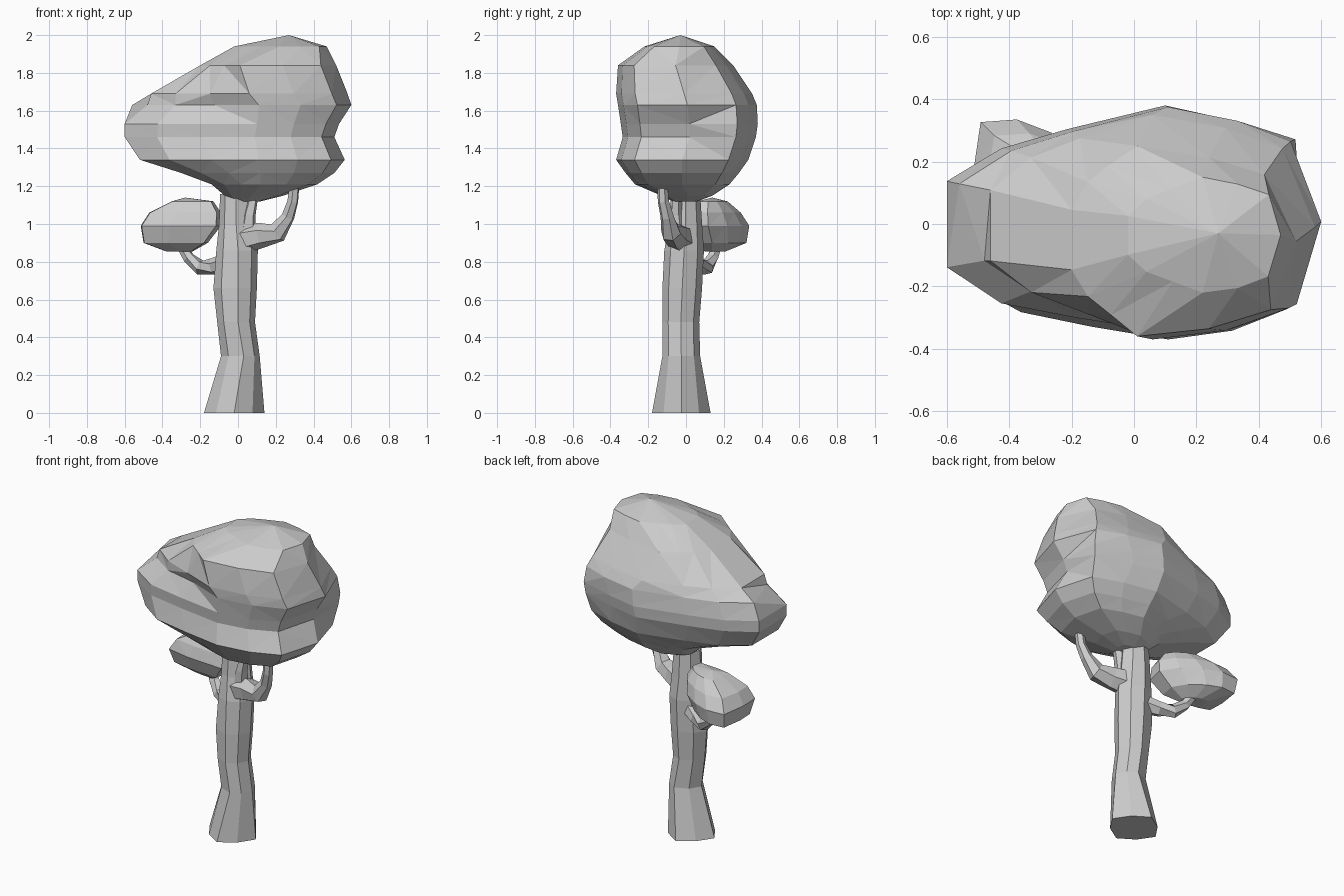
import bpy, bmesh
from math import sin, cos, pi
from mathutils import Vector


def loft(name, rings, tip=None, triangulate=False):
    """Skin a stack of equal-count rings; close with a cap or a tip point."""
    bm = bmesh.new()
    loops = [[bm.verts.new(p) for p in ring] for ring in rings]
    n = len(loops[0])
    for a, b in zip(loops, loops[1:]):
        for i in range(n):
            j = (i + 1) % n
            bm.faces.new((a[i], a[j], b[j], b[i]))
    bm.faces.new(loops[0][::-1])
    if tip:
        t = bm.verts.new(tip)
        for i in range(n):
            bm.faces.new((loops[-1][i], loops[-1][(i + 1) % n], t))
    else:
        bm.faces.new(loops[-1])
    if triangulate:
        bmesh.ops.triangulate(bm, faces=[f for f in bm.faces if len(f.verts) == 4])
    bmesh.ops.recalc_face_normals(bm, faces=bm.faces[:])
    me = bpy.data.meshes.new(name)
    bm.to_mesh(me)
    bm.free()
    ob = bpy.data.objects.new(name, me)
    bpy.context.collection.objects.link(ob)
    return ob


def slab(outline, z, x0, x1, y0, y1, xm, taper=0.0, notch=0.0):
    """Fit a unit outline to the extents; taper / notch the front left side."""
    ym = (y0 + y1) / 2
    pts = []
    for u, v in outline:
        if v < -0.1 and u < 0.1:
            v *= 1 + taper * u
            if u < -0.1:
                u, v = u * (1 - notch), v * (1 - notch)
        x = xm + u * ((x1 - xm) if u > 0 else (xm - x0))
        pts.append((x, ym + v * (y1 - y0) / 2, z))
    return pts


def octagon(p):
    """Eight-point unit outline, more diamond-like as p grows."""
    d = 0.5 ** (p / 2)
    return [(1, 0), (d, d), (0, 1), (-d, d), (-1, 0), (-d, -d), (0, -1), (d, -d)]


def branch(name, path, n=6):
    """Tapered limb through (x, y, z, radius) points."""
    pts = [Vector(p[:3]) for p in path]
    rings = []
    for k, c in enumerate(pts):
        d = (pts[min(k + 1, len(pts) - 1)] - pts[max(k - 1, 0)]).normalized()
        u = d.cross(Vector((0.35, -1, 0))).normalized()
        v = d.cross(u)
        r = path[k][3]
        rings.append([c + r * (u * cos(2 * pi * i / n) + v * sin(2 * pi * i / n))
                      for i in range(n)])
    return loft(name, rings)


# Main crown: back right corner, z, x range, y range, widest x, taper, notch
crown_outline = [(-.45, .79), (-.75, .62), (-1, .33), (-1, -.43), (-.75, -.75),
                 (-.4, -.88), (0, -1), (.45, -.92), (.84, -.72)]


def crown_shape(corner):
    return [(1, 0), (corner, .70), (.45, .88), (0, 1)] + crown_outline


crown = [
    (.85, 1.12, -0.03, 0.12, -0.07, 0.06, 0.05),
    (.85, 1.15, -0.07, 0.24, -0.13, 0.14, 0.07),
    (.85, 1.21, -0.14, 0.42, -0.27, 0.23, 0.12),
    (.85, 1.27, -0.30, 0.51, -0.32, 0.28, 0.12),
    (.85, 1.34, -0.52, 0.565, -0.37, 0.33, 0.11),
    (1.0, 1.46, -0.60, 0.51, -0.335, 0.37, 0.09),
    (.96, 1.53, -0.60, 0.535, -0.345, 0.38, 0.10),
    (.80, 1.63, -0.56, 0.60, -0.36, 0.375, 0.11, 0.1, 0.12),
    (.80, 1.69, -0.46, 0.58, -0.37, 0.35, 0.06, 0.3),
    (.80, 1.84, -0.20, 0.52, -0.36, 0.25, 0.01, 0.3),
    (.85, 1.94, -0.02, 0.47, -0.22, 0.15, 0.22, 0.2),
]
loft("main_crown", [slab(crown_shape(r[0]), *r[1:]) for r in crown],
     tip=(0.27, -0.03, 2.0), triangulate=True)

# Small leaf clump at the back left
clump_outline = [(1, -.3), (.75, .3), (.35, .75), (-.1, 1), (-.85, .95),
                 (-1, 0), (-.97, -.72), (0, -.9), (.9, -1)]
clump = [
    (0.855, -0.38, -0.24, 0.10, 0.21, -0.32),
    (0.90, -0.50, -0.16, 0.04, 0.32, -0.37),
    (0.99, -0.515, -0.09, 0.00, 0.335, -0.36),
    (1.06, -0.47, -0.09, 0.02, 0.29, -0.32),
    (1.12, -0.35, -0.13, 0.06, 0.22, -0.27),
]
loft("small_clump", [slab(clump_outline, *r) for r in clump],
     tip=(-0.28, 0.14, 1.14), triangulate=True)

# Trunk with flared foot and slight bends; the first number is the outline shape
trunk = [
    (1.45, 0.00, -0.18, 0.14, -0.18, 0.13, -0.02),
    (1.15, 0.30, -0.09, 0.115, -0.125, 0.075, 0.03),
    (1.1, 0.48, -0.11, 0.09, -0.125, 0.07, 0.00),
    (1.1, 0.66, -0.13, 0.10, -0.125, 0.085, 0.00),
    (1.1, 0.86, -0.115, 0.105, -0.115, 0.095, 0.00),
    (1.1, 1.00, -0.10, 0.09, -0.09, 0.085, -0.01),
    (1.1, 1.16, -0.095, 0.075, -0.08, 0.075, -0.01),
]
loft("trunk", [slab(octagon(r[0]), *r[1:]) for r in trunk])

# Limbs
branch("right_branch", [
    (0.02, -0.02, 0.92, 0.08), (0.12, -0.055, 0.94, 0.068),
    (0.21, -0.08, 0.955, 0.055), (0.265, -0.10, 1.04, 0.036),
    (0.29, -0.12, 1.12, 0.03), (0.30, -0.125, 1.22, 0.027)])
branch("upper_twig", [
    (0.05, -0.04, 0.94, 0.045), (0.06, -0.05, 1.05, 0.035),
    (0.085, -0.05, 1.16, 0.025)], 5)
branch("left_branch", [
    (-0.05, 0.02, 0.80, 0.055), (-0.13, 0.07, 0.775, 0.045),
    (-0.20, 0.11, 0.77, 0.04), (-0.26, 0.14, 0.82, 0.032),
    (-0.31, 0.17, 0.90, 0.025)])
